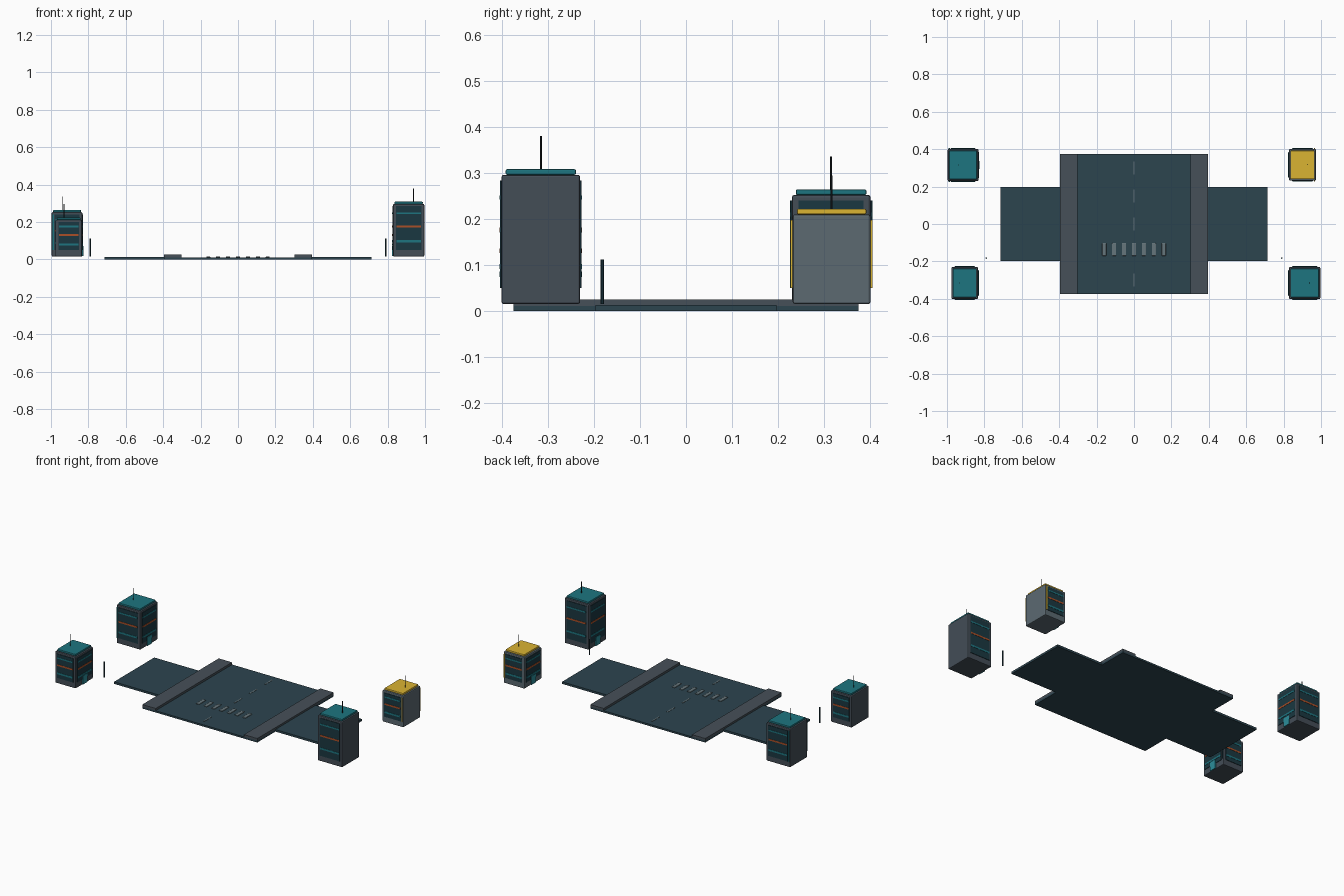
import bpy

if "Cube" in bpy.data.objects:
    bpy.data.objects.remove(bpy.data.objects["Cube"])

# Palette
def mat(name, hexa):
    m = bpy.data.materials.new(name)
    c = [int(hexa[i:i + 2], 16) / 255 for i in (0, 2, 4)]
    m.diffuse_color = [v ** 2.2 for v in c] + [1]
    m.use_nodes = True
    m.node_tree.nodes["Principled BSDF"].inputs["Base Color"].default_value = m.diffuse_color
    return m

ROAD = mat("asphalt", "304650")
WALK = mat("pavement", "485159")
BODY = mat("dark_wall", "454e57")
PALE = mat("pale_wall", "5c6971")
GLASS = mat("dark_glass", "203a43")
TEAL = mat("teal", "23747f")
SKY = mat("light_teal", "2f8c99")
GOLD = mat("yellow", "d9b236")
RUST = mat("orange", "a8502c")
PAINT = mat("road_paint", "66757b")
BLACK = mat("black_metal", "22282c")


def box(name, x0, x1, y0, y1, z0, z1, m, bevel=0.0):
    bpy.ops.mesh.primitive_cube_add(size=1, location=((x0 + x1) / 2, (y0 + y1) / 2, (z0 + z1) / 2))
    o = bpy.context.object
    o.name = name
    o.scale = (abs(x1 - x0), abs(y1 - y0), abs(z1 - z0))
    bpy.ops.object.transform_apply(location=False, rotation=False, scale=True)
    if bevel:
        b = o.modifiers.new("bevel", "BEVEL")
        b.width = bevel
        b.segments = 2
    o.data.materials.append(m)
    return o


def rod(name, x, y, z0, z1, r, m):
    bpy.ops.mesh.primitive_cylinder_add(vertices=10, radius=r, depth=z1 - z0, location=(x, y, (z0 + z1) / 2))
    o = bpy.context.object
    o.name = name
    o.data.materials.append(m)
    bpy.ops.object.shade_smooth_by_angle()


# Street: main carriageway, side roads and raised pavements
box("main_road", -0.395, 0.395, -0.375, 0.375, 0, 0.011, ROAD)
for s, side in ((-1, "left"), (1, "right")):
    a, b = sorted((s * 0.395, s * 0.713))
    box(side + "_side_road", a, b, -0.197, 0.197, 0, 0.013, ROAD)
    a, b = sorted((s * 0.303, s * 0.395))
    box(side + "_pavement", a, b, -0.375, 0.375, 0.01, 0.025, WALK, 0.001)

# Road markings: centre dashes and zebra crossing
for y in (-0.3, 0.0, 0.15, 0.3):
    box("centre_dash", -0.004, 0.004, y - 0.035, y + 0.035, 0.01, 0.0125, PAINT)
for i in range(-3, 4):
    x = i * 0.053
    box("crossing_bar", x - 0.011, x + 0.011, -0.17, -0.102, 0.01, 0.015, PAINT, 0.002)


def building(name, x0, x1, y0, y1, top, wall, accent, fin):
    box(name + "_body", x0, x1, y0, y1, 0.015, top, wall, 0.005)
    box(name + "_roof", x0 + 0.008, x1 - 0.008, y0 + 0.009, y1 - 0.009, top, top + 0.012, accent, 0.003)
    s = 1 if x0 > 0 else -1
    cx, cy = (x0 + x1) / 2, (y0 + y1) / 2
    rod(name + "_antenna", cx + s * 0.026, cy, top + 0.01, top + 0.084, 0.0022, BLACK)
    pz = top - 0.012
    span = pz - 0.05
    # window panel heights: lower band, middle ledge, upper band
    bands = [(0.05 + span * 0.2, 0.011, TEAL), (0.05 + span * 0.54, 0.010, RUST),
             (0.05 + span * 0.84, 0.009, TEAL)]
    # front and back facades
    for yf, d, face in ((y0, -1, "front"), (y1, 1, "back")):
        a, b = sorted((yf - d * 0.002, yf + d * 0.003))
        box(f"{name}_{face}_glazing", x0 + 0.015, x1 - 0.015, a, b, 0.05, pz, GLASS)
        a, b = sorted((yf, yf + d * 0.0045))
        for z, h, m in bands:
            box(f"{name}_{face}_band", x0 + 0.018, x1 - 0.018, a, b, z - h / 2, z + h / 2, m)
        if fin:
            xf = x1 - 0.008 if s > 0 else x0 + 0.008
            box(f"{name}_{face}_fin", xf - 0.003, xf + 0.003, a, b, 0.05, pz, accent)
    # facade facing the street, with its door
    xi = x0 if s > 0 else x1
    a, b = sorted((xi + s * 0.002, xi - s * 0.003))
    box(name + "_street_glazing", a, b, y0 + 0.015, y1 - 0.015, 0.05, pz, GLASS)
    a, b = sorted((xi, xi - s * 0.0045))
    for z, h, m in bands:
        box(name + "_street_band", a, b, y0 + 0.018, y1 - 0.018, z - h / 2, z + h / 2, m)
    a, b = sorted((xi, xi - s * 0.0055))
    box(name + "_door", a, b, cy - 0.022, cy + 0.022, 0.018, 0.072, SKY)


building("back_left_tower", -0.996, -0.832, 0.230, 0.401, 0.252, BODY, TEAL, True)
building("front_left_block", -0.976, -0.834, -0.401, -0.230, 0.211, BODY, TEAL, False)
building("front_right_tower", 0.829, 0.996, -0.401, -0.230, 0.296, BODY, TEAL, False)
building("back_right_block", 0.829, 0.973, 0.232, 0.401, 0.210, PALE, GOLD, True)

# Slim posts at the side road ends
for s, side in ((-1, "left"), (1, "right")):
    rod(side + "_post", s * 0.79, -0.182, 0.015, 0.112, 0.0042, GLASS)
